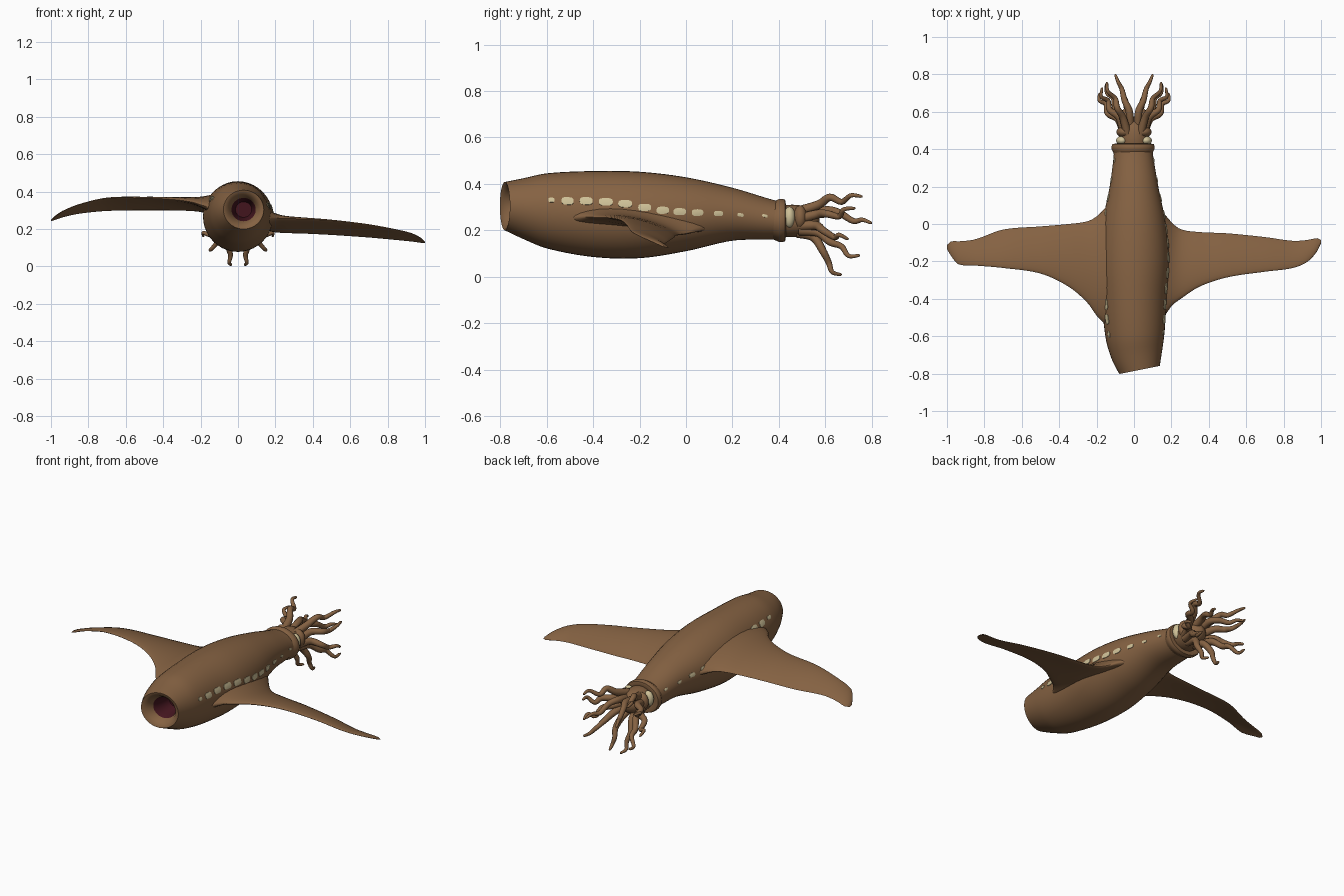
import bpy, bmesh, math
from mathutils import Vector

if "Cube" in bpy.data.objects:
    bpy.data.objects.remove(bpy.data.objects["Cube"])


def mat(name, rgb):
    m = bpy.data.materials.new(name)
    m.diffuse_color = (*rgb, 1)
    m.use_nodes = True
    m.node_tree.nodes["Principled BSDF"].inputs["Base Color"].default_value = m.diffuse_color
    return m


BROWN = mat("brown skin", (0.235, 0.122, 0.055))
CREAM = mat("cream spots", (0.62, 0.53, 0.31))
RED = mat("dark red mouth", (0.06, 0.008, 0.014))


def sample(table, s):
    """Smooth (Hermite) interpolation of table rows, keyed by first column."""
    s = min(max(s, table[0][0]), table[-1][0])
    i = 0
    while i < len(table) - 2 and s > table[i + 1][0]:
        i += 1
    a, b = table[i], table[i + 1]
    p, n = table[max(i - 1, 0)], table[min(i + 2, len(table) - 1)]
    h = b[0] - a[0]
    t = (s - a[0]) / h
    out = []
    for k in range(1, len(a)):
        m0 = (b[k] - p[k]) / (b[0] - p[0]) * h
        m1 = (n[k] - a[k]) / (n[0] - a[0]) * h
        out.append((2*t**3 - 3*t*t + 1) * a[k] + (t**3 - 2*t*t + t) * m0
                   + (3*t*t - 2*t**3) * b[k] + (t**3 - t*t) * m1)
    return out


def finish(name, bm, mats, angle=50):
    bmesh.ops.recalc_face_normals(bm, faces=bm.faces)
    me = bpy.data.meshes.new(name)
    bm.to_mesh(me)
    bm.free()
    for m in mats:
        me.materials.append(m)
    ob = bpy.data.objects.new(name, me)
    bpy.context.collection.objects.link(ob)
    bpy.ops.object.select_all(action='DESELECT')
    ob.select_set(True)
    bpy.context.view_layer.objects.active = ob
    bpy.ops.object.shade_smooth_by_angle(angle=math.radians(angle))
    return ob


def loft(name, rings, mats, mat_of=lambda i: 0, angle=50):
    """Skin a list of closed point rings, capping both ends."""
    bm = bmesh.new()
    vs = [[bm.verts.new(p) for p in r] for r in rings]
    n = len(vs[0])
    for i in range(len(vs) - 1):
        for j in range(n):
            k = (j + 1) % n
            f = bm.faces.new((vs[i][j], vs[i][k], vs[i + 1][k], vs[i + 1][j]))
            f.material_index = mat_of(i)
    bm.faces.new(vs[0]).material_index = mat_of(0)
    bm.faces.new(vs[-1]).material_index = mat_of(len(vs) - 1)
    return finish(name, bm, mats, angle)


# Body: y, centre x, half width, bottom z, top z
BODY = [(-0.78, .03, .108, .20, .408), (-0.70, .015, .135, .162, .424),
        (-0.60, .005, .157, .122, .445), (-0.40, 0, .175, .085, .455),
        (-0.20, 0, .187, .08, .452), (0, 0, .17, .11, .428),
        (.20, 0, .13, .155, .383), (.36, -.003, .106, .16, .335),
        (.41, -.005, .102, .162, .322)]


def body_pt(y, a, s=1.0, off=0.0, at=None):
    cx, rx, zb, zt = sample(BODY, y)
    x = (rx * s + off) * math.cos(a)
    z = ((zt - zb) / 2 * s + off) * math.sin(a)
    yy = y if at is None else at
    lean = 0.2 * max(0.0, min(1.0, (-0.55 - y) / 0.2))  # slanted mouth
    return Vector((cx + x, yy + lean * x, (zb + zt) / 2 + z))


N = 40
ANG = [2 * math.pi * i / N for i in range(N)]
inner = [(-.62, .40), (-.70, .52), (-.735, .60), (-.765, .76), (-.778, .92)]
rings = [[body_pt(-.78, a, s, 0, y) for a in ANG] for y, s in inner]
rings += [[body_pt(-.78 + 1.19 * i / 50, a) for a in ANG] for i in range(51)]
loft("body", rings, [BROWN, RED], lambda i: 1 if i < 2 else 0)

# Collar at the back of the mantle
prof = [(.37, .0), (.39, .007), (.40, .013), (.415, .013), (.427, .009), (.43, -.01), (.42, -.03)]
loft("collar", [[body_pt(.41, a, 1, o, y) for a in ANG] for y, o in prof], [BROWN], angle=60)

# Head: y, half width, half height
HEAD = [(.39, .07, .06), (.43, .078, .068), (.46, .08, .07), (.50, .078, .066),
        (.53, .06, .055), (.56, .035, .035), (.575, .008, .008)]
loft("head", [[(w * math.cos(a), y, .24 + h * math.sin(a)) for a in ANG]
              for y, w, h in [(q, *sample(HEAD, q)) for q in [.39 + .185 * i / 16 for i in range(17)]]],
     [BROWN])


def ball(name, loc, rad, m):
    bm = bmesh.new()
    bmesh.ops.create_uvsphere(bm, u_segments=20, v_segments=12, radius=1)
    for v in bm.verts:
        v.co = Vector([v.co[k] * rad[k] + loc[k] for k in range(3)])
    finish(name, bm, [m])


for side, tag in ((1, "right"), (-1, "left")):
    ball("eye_" + tag, (side * .064, .446, .256), (.032, .025, .046), CREAM)
    ball("brow_" + tag, (side * .052, .492, .255), (.042, .03, .052), BROWN)

# Wings: distance out, front y, rear y, front z, rear z, thickness
WINGS = {
    "right": (1, [(.08, -.56, .14, .25, .215, .13), (.15, -.51, .07, .252, .205, .095),
                  (.20, -.44, .01, .258, .188, .062), (.25, -.40, -.028, .256, .182, .045),
                  (.35, -.335, -.043, .254, .178, .034), (.50, -.285, -.05, .245, .17, .028),
                  (.70, -.255, -.07, .222, .156, .023), (.85, -.235, -.09, .195, .142, .018),
                  (.93, -.20, -.085, .175, .134, .015), (.98, -.145, -.076, .15, .127, .011),
                  (1.0, -.105, -.086, .132, .125, .004)]),
    "left": (-1, [(.08, -.60, .16, .30, .285, .13), (.15, -.54, .09, .315, .29, .095),
                  (.20, -.49, .04, .33, .298, .062), (.25, -.42, .014, .345, .30, .045),
                  (.35, -.335, 0, .358, .302, .034), (.50, -.265, -.013, .366, .302, .028),
                  (.70, -.235, -.03, .364, .298, .023), (.85, -.222, -.082, .33, .283, .018),
                  (.94, -.215, -.093, .293, .263, .014), (.975, -.175, -.092, .27, .25, .011),
                  (1.0, -.135, -.112, .248, .243, .004)]),
}
for tag, (sx, table) in WINGS.items():
    rings = []
    for i in range(47):
        d = .08 + .92 * i / 46
        yf, yr, zf, zr, t = sample(table, d)
        ring = []
        for j in range(28):
            a = 2 * math.pi * j / 28
            u = (1 - math.cos(a)) / 2
            camber = .05 * (yr - yf) * 4 * u * (1 - u)
            ring.append((sx * d, yf + (yr - yf) * u,
                         zf + (zr - zf) * u + camber + t / 2 * math.sin(a)))
        rings.append(ring)
    loft("wing_" + tag, rings, [BROWN], angle=60)

# Side spots: thin plates hugging the body (y, half length, z on the right side)
SPOTS = [(-.585, .016, .33), (-.51, .026, .326), (-.43, .028, .326), (-.345, .03, .322),
         (-.262, .03, .314), (-.178, .028, .298), (-.10, .027, .286), (-.027, .027, .28),
         (.05, .025, .276), (.14, .02, .272), (.235, .014, .266), (.34, .012, .262)]
for tag in ("right", "left"):
    bm = bmesh.new()
    for y, l, z in SPOTS:
        cx, rx, zb, zt = sample(BODY, y)
        a0 = math.asin((z - (zb + zt) / 2) / ((zt - zb) / 2))
        if tag == "left":
            a0 = math.pi - a0 - .22
        half = min(.016, l * .62) / rx

        def pt(r, j, off):
            c, s = math.cos(math.tau * j / 16), math.sin(math.tau * j / 16)
            e = lambda q: math.copysign(abs(q) ** .65, q)
            return bm.verts.new(body_pt(y + r * l * e(c), a0 + r * half * e(s), 1, off))
        skirt = [pt(1, j, -.004) for j in range(16)]
        edge = [pt(1, j, .003) for j in range(16)]
        mid = [pt(.5, j, .004) for j in range(16)]
        for lo, hi in ((skirt, edge), (edge, mid)):
            for j in range(16):
                k = (j + 1) % 16
                bm.faces.new((lo[j], lo[k], hi[k], hi[j]))
        bm.faces.new(mid)
    finish("side_spots_" + tag, bm, [CREAM])

# Tentacles: six wavy tapered arms per side
ARMS = [
    [(.035, .48, .28), (.06, .57, .31), (.09, .62, .342), (.10, .67, .322), (.14, .71, .35), (.145, .76, .345)],
    [(.02, .50, .26), (.025, .60, .285), (.05, .66, .275), (.065, .72, .24), (.085, .76, .245), (.10, .80, .23)],
    [(.055, .49, .25), (.08, .57, .27), (.13, .61, .27), (.14, .66, .26), (.175, .68, .29), (.17, .73, .295)],
    [(.055, .49, .22), (.085, .56, .22), (.14, .59, .20), (.15, .64, .17), (.185, .66, .18), (.185, .70, .16)],
    [(.05, .49, .20), (.07, .57, .19), (.10, .62, .15), (.11, .67, .13), (.145, .70, .09), (.15, .75, .092)],
    [(.025, .48, .19), (.03, .55, .17), (.05, .59, .11), (.04, .615, .06), (.047, .63, .02), (.035, .67, .008)],
]
for side, tag in ((1, "right"), (-1, "left")):
    for n, path in enumerate(ARMS):
        table = [(float(i), side * p[0], p[1], p[2]) for i, p in enumerate(path)]
        rings = []
        for i in range(31):
            s = 5 * i / 30
            p = Vector(sample(table, s))
            d = (Vector(sample(table, s + .05)) - Vector(sample(table, s - .05))).normalized()
            e1 = d.cross(Vector((1, .1, 0)) if abs(d.x) < .8 else Vector((0, 0, 1)))
            e1 = d.cross(Vector((side, 0, .3))).normalized()
            e2 = d.cross(e1)
            r = .023 - .0033 * s - (.003 if i == 30 else 0)
            rings.append([p + r * (math.cos(a) * e1 + math.sin(a) * e2) for a in ANG[::4]])
        loft(f"tentacle_{tag}_{n + 1}", rings, [BROWN], angle=80)
